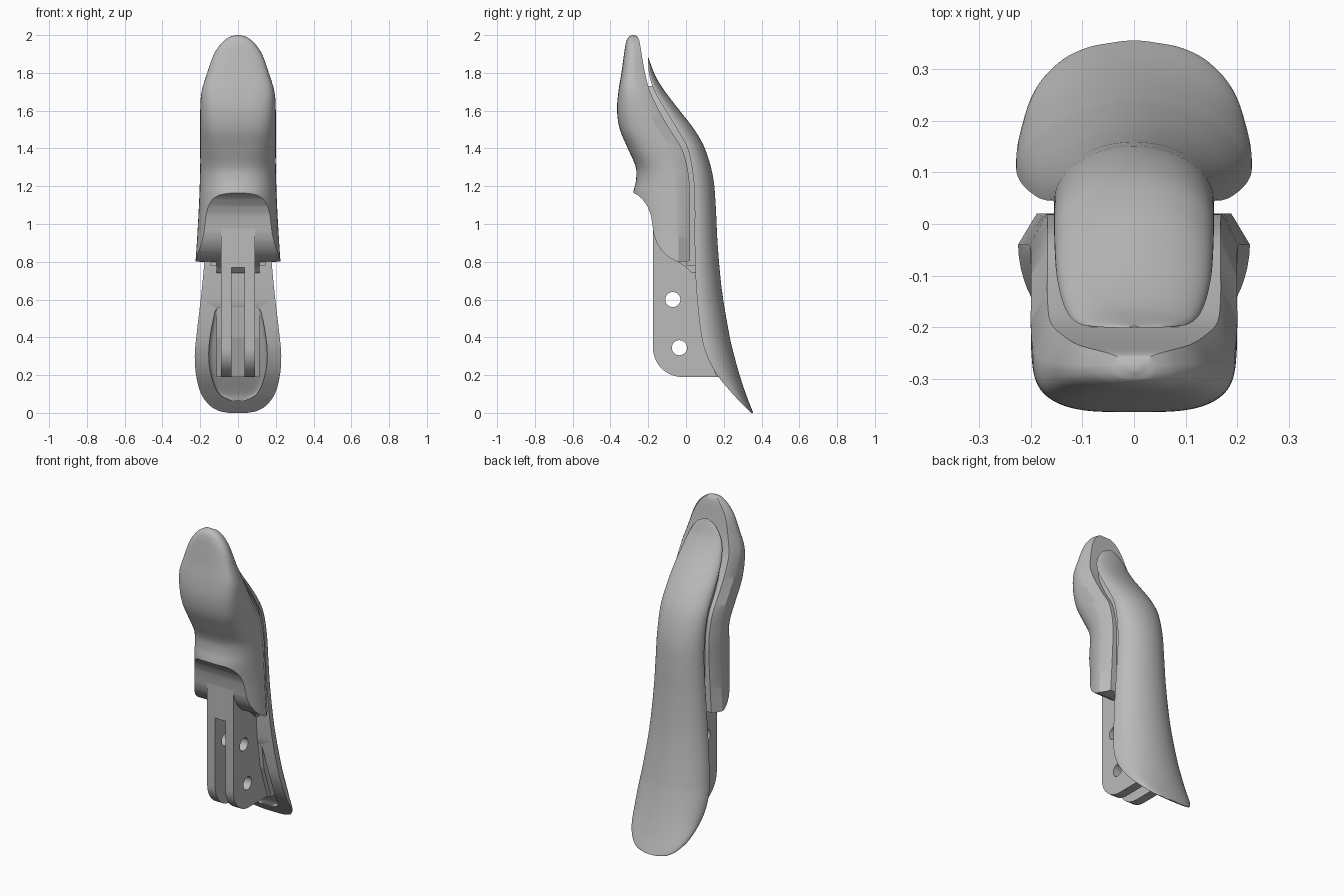
import bpy, bmesh, math
from mathutils import Vector

cube = bpy.data.objects.get("Cube")
if cube:
    bpy.data.objects.remove(cube)

grey = bpy.data.materials.new("plain grey")
grey.use_nodes = True
grey.diffuse_color = (0.5, 0.5, 0.5, 1)
grey.node_tree.nodes["Principled BSDF"].inputs["Base Color"].default_value = (0.5, 0.5, 0.5, 1)


def finish(name, bm):
    bmesh.ops.recalc_face_normals(bm, faces=bm.faces)
    mesh = bpy.data.meshes.new(name)
    bm.to_mesh(mesh)
    bm.free()
    mesh.materials.append(grey)
    obj = bpy.data.objects.new(name, mesh)
    bpy.context.collection.objects.link(obj)
    return obj


def activate(obj):
    bpy.ops.object.select_all(action="DESELECT")
    obj.select_set(True)
    bpy.context.view_layer.objects.active = obj


def smooth(obj, angle=32):
    activate(obj)
    bpy.ops.object.shade_smooth_by_angle(angle=math.radians(angle))


def cut(obj, cutter):
    activate(obj)
    mod = obj.modifiers.new("cut", "BOOLEAN")
    mod.operation, mod.solver, mod.object = "DIFFERENCE", "EXACT", cutter
    bpy.ops.object.modifier_apply(modifier=mod.name)
    bpy.data.objects.remove(cutter)


def spline(stations, steps=5):
    """Smooth the station values from one height to the next."""
    rows = [Vector(s) for s in stations]
    rows = [rows[0]] + rows + [rows[-1]]
    out = []
    for a, b, c, d in zip(rows, rows[1:], rows[2:], rows[3:]):
        hb = (c - a) / max(c[0] - a[0], 1e-6) * (c[0] - b[0])
        hc = (d - b) / max(d[0] - b[0], 1e-6) * (c[0] - b[0])
        for i in range(steps):
            t = i / steps
            out.append(b * (2*t**3 - 3*t**2 + 1) + hb * (t**3 - 2*t**2 + t)
                       + c * (3*t**2 - 2*t**3) + hc * (t**3 - t**2))
    return out + [rows[-1]]


def loft(name, stations, section):
    """Skin horizontal sections; each station begins with its height."""
    bm = bmesh.new()
    rings = []
    for row in spline(stations):
        rings.append([bm.verts.new((x, y, row[0])) for x, y in section(*row[1:])])
    n = len(rings[0])
    for low, high in zip(rings, rings[1:]):
        for i in range(n):
            j = (i + 1) % n
            bm.faces.new((low[i], low[j], high[j], high[i]))
    bm.faces.new(rings[0])
    bm.faces.new(rings[-1])
    return finish(name, bm)


def extrude(name, profile, x0, x1):
    """Extrude a (y, z) outline across x."""
    bm = bmesh.new()
    face = bm.faces.new([bm.verts.new((x0, y, z)) for y, z in profile])
    res = bmesh.ops.extrude_face_region(bm, geom=[face])
    moved = [v for v in res["geom"] if isinstance(v, bmesh.types.BMVert)]
    bmesh.ops.translate(bm, verts=moved, vec=(x1 - x0, 0, 0))
    return finish(name, bm)


def arc(flat, tip, w, power, count=36):
    """Half superellipse, flat side at one y and bulging to the other."""
    pts = []
    for i in range(count + 1):
        a = math.pi * i / count
        c, s = math.cos(a), max(math.sin(a), 0)
        x = math.copysign(abs(c) ** (2 / power), c) * w
        pts.append((x, flat + (tip - flat) * s ** (2 / power)))
    return pts


def round_section(front, back, w):
    return arc(front, back, w, 2)


def square_section(front, back, w):
    return arc(front, back, w, 7)


def pad_section(front, back, w, power):
    # rounded front with a tapered strip toward the flat back
    widest = back - min(0.06, 0.4 * (back - front))
    return arc(widest, front, w, power) + [(-0.84 * w, back), (0.84 * w, back)]


# front pad: height, front y, back y, half width, squareness
pad = loft("front_pad", [
    (0.70, -0.29, 0.02, 0.235, 2), (0.8, -0.29, 0.02, 0.225, 2),
    (1.0, -0.285, 0.02, 0.212, 2), (1.16, -0.28, 0.02, 0.204, 2.2),
    (1.23, -0.265, 0.017, 0.202, 2.3), (1.3, -0.266, 0.007, 0.2, 2.5),
    (1.4, -0.308, -0.022, 0.2, 3), (1.5, -0.35, -0.085, 0.2, 3.4),
    (1.6, -0.365, -0.142, 0.2, 3.5), (1.7, -0.358, -0.19, 0.193, 3.5),
    (1.8, -0.342, -0.217, 0.163, 3.3), (1.9, -0.328, -0.235, 0.127, 3),
    (1.96, -0.318, -0.245, 0.085, 2.6), (1.99, -0.304, -0.255, 0.045, 2.4),
    (2.0, -0.286, -0.27, 0.01, 2)], pad_section)
cut(pad, extrude("pad_cutter", [
    (-0.5, 1.18), (-0.28, 1.165), (-0.255, 1.152), (-0.23, 1.13), (-0.205, 1.095),
    (-0.187, 1.05), (-0.178, 1.0), (-0.172, 0.95), (-0.155, 0.9), (-0.125, 0.855),
    (-0.09, 0.823), (-0.05, 0.802), (0.0, 0.8), (0.1, 0.82), (0.1, 0.6), (-0.5, 0.6)],
    -0.4, 0.4))
smooth(pad)

# back shell: height, inner y, outer y, half width
shell = loft("back_shell", [
    (0.0, 0.345, 0.356, 0.05), (0.01, 0.335, 0.352, 0.1), (0.04, 0.305, 0.34, 0.15),
    (0.1, 0.248, 0.317, 0.195), (0.2, 0.165, 0.284, 0.222), (0.3, 0.112, 0.256, 0.229),
    (0.4, 0.083, 0.232, 0.221), (0.65, 0.055, 0.19, 0.192), (0.9, 0.046, 0.167, 0.17),
    (1.1, 0.046, 0.157, 0.158), (1.25, 0.038, 0.143, 0.155), (1.4, 0.008, 0.1, 0.155),
    (1.5, -0.046, 0.044, 0.154), (1.6, -0.107, -0.033, 0.149), (1.7, -0.165, -0.11, 0.133),
    (1.78, -0.193, -0.16, 0.108), (1.85, -0.2, -0.188, 0.063),
    (1.88, -0.202, -0.198, 0.01)], round_section)
# shallow hollow on the inner face of the flared end
cut(shell, loft("hollow_cutter", [
    (0.065, 0.24, 0.29, 0.04), (0.1, 0.21, 0.277, 0.1), (0.2, 0.125, 0.215, 0.142),
    (0.3, 0.072, 0.165, 0.155), (0.4, 0.045, 0.125, 0.148), (0.53, 0.03, 0.08, 0.125),
    (0.6, 0.01, 0.045, 0.11)], square_section))
smooth(shell)

# narrow layer in the seam between pad and shell
liner = loft("seam_liner", [
    (0.78, 0.0, 0.08, 0.145), (1.1, 0.0, 0.08, 0.145), (1.25, -0.005, 0.07, 0.145),
    (1.4, -0.045, 0.035, 0.143), (1.5, -0.105, -0.015, 0.14), (1.6, -0.16, -0.08, 0.13),
    (1.68, -0.2, -0.135, 0.11), (1.73, -0.22, -0.17, 0.085)], square_section)
smooth(liner)

# forked tab with two pin holes
corner = [(-0.02 - 0.155 * math.sin(a), 0.345 - 0.155 * math.cos(a))
          for a in [math.radians(9 * i) for i in range(11)]]
prong_outline = corner + [(-0.175, 1.1), (0.1, 1.1), (0.14, 0.5), (0.21, 0.19)]
for side, label in ((1, "left"), (-1, "right")):
    prong = extrude(label + "_prong", prong_outline, side * 0.035, side * 0.09)
    for y, z in ((-0.07, 0.6), (-0.035, 0.345)):
        hole = [(y + 0.04 * math.cos(i * math.pi / 16), z + 0.04 * math.sin(i * math.pi / 16))
                for i in range(32)]
        cut(prong, extrude("hole_cutter", hole, -0.3, 0.3))
    smooth(prong)
extrude("tab_bridge", [(-0.175, 0.77), (-0.175, 1.1), (0.1, 1.1), (0.12, 0.77)], -0.035, 0.035)

# wider blocks joining the tab to the pad and the shell
extrude("pad_core", [(-0.1, 0.9), (-0.1, 0.84), (0.0, 0.77), (0.03, 0.74), (0.07, 0.74),
                     (0.07, 0.9)], -0.115, 0.115)
extrude("shell_core", [(0.16, 0.19), (0.09, 0.4), (0.06, 0.6), (0.1, 0.7), (0.13, 0.5),
                       (0.21, 0.19)], -0.115, 0.115)
